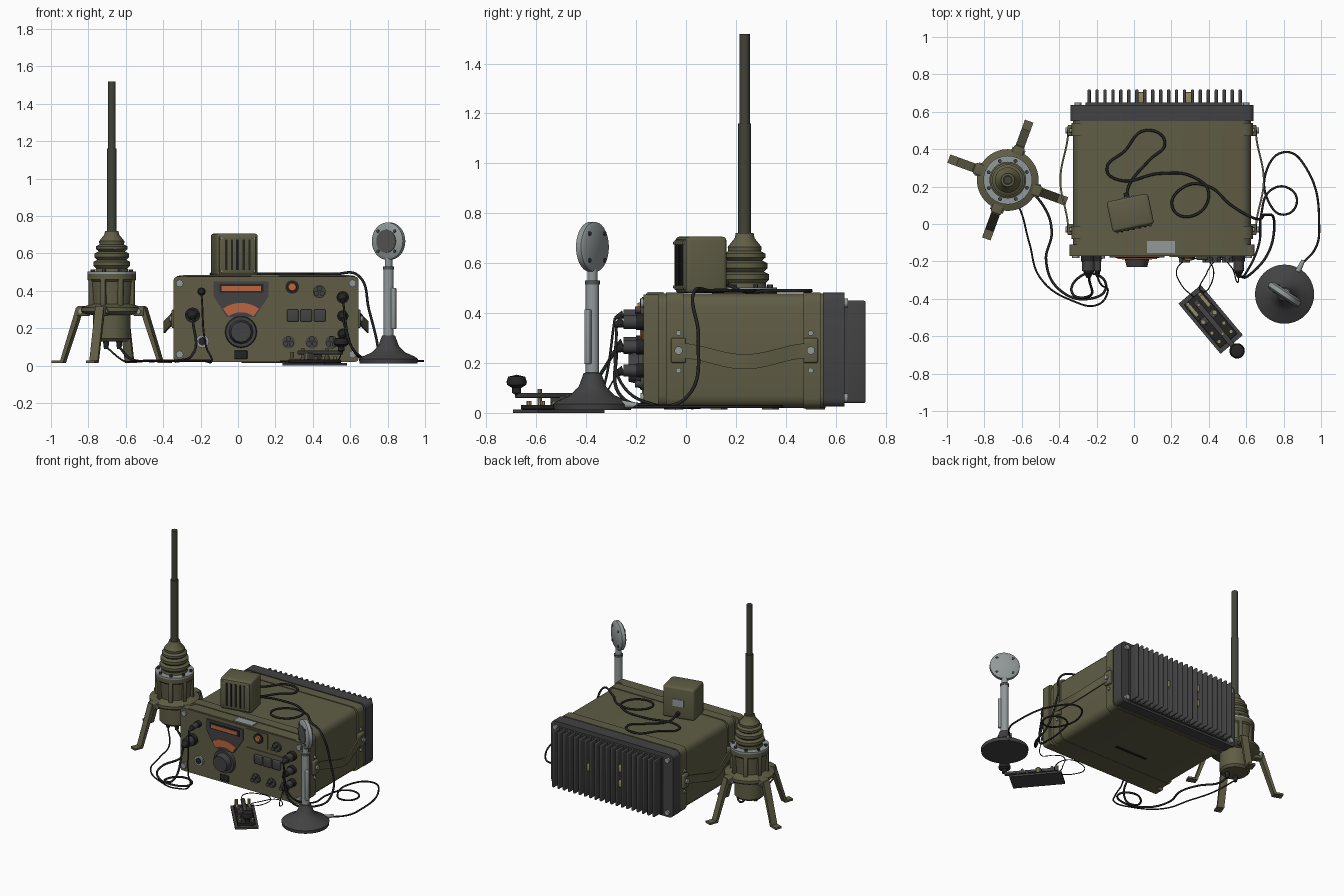
import bpy, bmesh, math
from math import sin, cos, pi, radians
from mathutils import Matrix, Vector

if "Cube" in bpy.data.objects:
    bpy.data.objects.remove(bpy.data.objects["Cube"])


def material(name, r, g, b):
    m = bpy.data.materials.new(name)
    m.use_nodes = True
    m.diffuse_color = (r, g, b, 1)
    bsdf = m.node_tree.nodes["Principled BSDF"]
    bsdf.inputs["Base Color"].default_value = (r, g, b, 1)
    bsdf.inputs["Roughness"].default_value = 0.6
    return m


olive = material("olive", .115, .11, .06)
dark_olive = material("dark olive", .055, .056, .04)
gunmetal = material("gunmetal", .055, .055, .056)
black = material("black", .018, .018, .018)
silver = material("silver", .29, .32, .32)
orange = material("orange", .5, .13, .05)
brass = material("brass", .3, .26, .13)
mesh_grey = material("mesh grey", .09, .09, .085)
I = Matrix()


def finish(name, bm, mat, M=I):
    bmesh.ops.recalc_face_normals(bm, faces=bm.faces)
    me = bpy.data.meshes.new(name)
    bm.to_mesh(me)
    bm.free()
    me.transform(M)
    me.materials.append(mat)
    for p in me.polygons:
        p.use_smooth = True
    me.set_sharp_from_angle(angle=radians(35))
    ob = bpy.data.objects.new(name, me)
    bpy.context.collection.objects.link(ob)
    return ob


def box(name, x, y, z, mat, M=I, bevel=0, axis=None):
    """Box from (min, max) ranges, with bevelled edges, all or along one axis."""
    bm = bmesh.new()
    bmesh.ops.create_cube(bm, size=1)
    for v in bm.verts:
        v.co = [(a + b) / 2 + c * (b - a) for (a, b), c in zip((x, y, z), v.co)]
    if bevel:
        edges = [e for e in bm.edges if axis is None
                 or abs((e.verts[0].co - e.verts[1].co).normalized()[axis]) > .9]
        bmesh.ops.bevel(bm, geom=edges, offset=bevel, segments=3, profile=.5, affect='EDGES')
    return finish(name, bm, mat, M)


def rod(name, a, b, r1, mat, r2=None, M=I, sides=24):
    """Cylinder or cone between two points."""
    a, b = Vector(a), Vector(b)
    bm = bmesh.new()
    bmesh.ops.create_cone(bm, cap_ends=True, segments=sides, radius1=r1,
                          radius2=r1 if r2 is None else r2, depth=(b - a).length)
    turn = Vector((0, 0, 1)).rotation_difference(b - a).to_matrix().to_4x4()
    return finish(name, bm, mat, M @ Matrix.Translation((a + b) / 2) @ turn)


def lathe(name, profile, mat, M=I, sides=40):
    """Revolve (radius, height) points around z."""
    bm = bmesh.new()
    vs = [bm.verts.new((r, 0, z)) for r, z in profile]
    es = [bm.edges.new(p) for p in zip(vs, vs[1:])]
    bmesh.ops.spin(bm, geom=vs + es, cent=(0, 0, 0), axis=(0, 0, 1), angle=2 * pi,
                   steps=sides, use_duplicate=False)
    bmesh.ops.remove_doubles(bm, verts=bm.verts, dist=.0005)
    return finish(name, bm, mat, M)


def plate(name, outline, y0, y1, mat):
    """Extrude an xz outline along y."""
    bm = bmesh.new()
    f = bm.faces.new([bm.verts.new((x, y0, z)) for x, z in outline])
    g = bmesh.ops.extrude_face_region(bm, geom=[f])["geom"]
    bmesh.ops.translate(bm, vec=(0, y1 - y0, 0), verts=[v for v in g if isinstance(v, bmesh.types.BMVert)])
    return finish(name, bm, mat)


def cable(name, pts, r, floor=.025):
    cu = bpy.data.curves.new(name, 'CURVE')
    cu.dimensions = '3D'
    cu.bevel_depth, cu.bevel_resolution, cu.resolution_u = r, 2, 8
    sp = cu.splines.new('BEZIER')
    sp.bezier_points.add(len(pts) - 1)
    for bp, p in zip(sp.bezier_points, pts):
        bp.co = p if len(p) == 3 else (*p, floor)
        bp.handle_left_type = bp.handle_right_type = 'AUTO'
    cu.materials.append(black)
    bpy.context.collection.objects.link(bpy.data.objects.new(name, cu))


# Radio case
CX = .15
box("case_body", (-.325, .625), (-.16, .56), (.02, .478), olive, bevel=.05, axis=1)
box("case_front_frame", (-.345, .645), (-.17, -.11), (.02, .475), olive, bevel=.02, axis=1)
for i, y in enumerate((-.045, .505)):
    box(f"case_band_{i}", (-.335, .635), (y - .035, y + .035), (.018, .483), olive, bevel=.04, axis=1)
box("rear_plate", (-.34, .64), (.55, .635), (.025, .482), gunmetal, bevel=.03, axis=1)
box("heat_sink_base", (-.26, .58), (.63, .65), (.04, .45), gunmetal)
for i in range(20):
    x = -.24 + .0425 * i
    box(f"cooling_fin_{i}", (x - .009, x + .009), (.64, .72), (.04, .45), gunmetal, bevel=.008)
for i, (x, z) in enumerate(((.29, .25), (.03, .31), (.03, .2))):
    box(f"fin_boss_{i}", (x - .024, x + .024), (.64, .705), (z - .024, z + .024), brass, bevel=.006)
box("bottom_slot", (.02, .28), (.14, .155), (.014, .022), black)
box("top_label", (.07, .22), (-.155, -.09), (.476, .484), silver)

# Side brackets, carrying straps and bolts, mirrored about the case centre
for side, tag in ((1, "left"), (-1, "right")):
    X = lambda d: CX + side * d
    for i, y in enumerate((-.03, .5)):
        box(f"{tag}_strap_bracket_{i}", sorted((X(.47), X(.505))), (y - .03, y + .03), (.2, .3), olive, bevel=.008)
        rod(f"{tag}_strap_bolt_{i}", (X(.5), y, .25), (X(.517), y, .25), .016, silver)
        for z in (.17, .32):
            rod(f"{tag}_band_bolt_{i}", (X(.48), y, z), (X(.495), y, z), .011, silver, sides=12)
    bm = bmesh.new()
    rows = []
    for k in range(21):
        t = k / 20
        bow = sin(pi * t) ** 2
        x, y, z = X(.497 + .042 * bow), -.03 + .53 * t, .25 - .045 * bow
        rows.append([bm.verts.new((x + side * dx, y, z + dz))
                     for dx, dz in ((0, -.03), (.01, -.03), (.01, .03), (0, .03))])
    for a, b in zip(rows, rows[1:]):
        for j in range(4):
            bm.faces.new((a[j], a[j - 1], b[j - 1], b[j]))
    finish(f"{tag}_strap", bm, olive)
    for z in (.06, .44):
        rod(f"{tag}_frame_bolt", (X(.462), -.16, z), (X(.462), -.182, z), .02, silver, sides=12)
        rod(f"{tag}_rear_bolt", (X(.45), .63, z), (X(.45), .65, z), .018, silver, sides=12)

# Front panel
F = -.17
plate("tuning_panel", ((-.13, .45), (.163, .45), (.163, .37), (.09, .26), (-.06, .26), (-.13, .37)),
      F - .008, F + .01, gunmetal)
box("dial_strip_frame", (-.1, .135), (F - .012, F), (.39, .435), black)
box("dial_strip", (-.087, .122), (F - .016, F), (.4, .425), orange)
arc = [(r, a) for r, s in ((.165, 1), (.115, -1)) for a in [pi / 2 + s * .62 * (k / 6 - 1) for k in range(0, 13)]]
plate("dial_arc", [(.016 + r * cos(a), .17 + r * sin(a)) for r, a in arc], F - .015, F, orange)
rod("tuning_skirt", (.016, F, .18), (.016, F - .02, .18), .085, gunmetal, .08, sides=40)
rod("tuning_knob", (.016, F - .02, .18), (.016, F - .06, .18), .065, gunmetal, .055, sides=12)
box("counter_window", (-.02, .05), (F - .012, F), (.035, .08), black, bevel=.005)
box("lamp_panel", (.19, .36), (F - .006, F), (.355, .465), olive)
box("switch_panel", (.19, .49), (F - .006, F), (.06, .33), olive)
rod("lamp_bezel", (.29, F, .42), (.29, F - .014, .42), .036, black)
rod("lamp_lens", (.29, F, .42), (.29, F - .025, .42), .027, orange, .02)
for i in range(3):
    x = .262 + .072 * i
    box(f"switch_{i}", (x, x + .062), (F - .022, F), (.235, .3), gunmetal, bevel=.006)
for i, (x, z) in enumerate(((.435, .395), (.27, .125), (.395, .125), (.5, .125))):
    rod(f"knob_skirt_{i}", (x, F, z), (x, F - .012, z), .034, gunmetal)
    for k in range(3):
        a = pi / 2 + k * 2 * pi / 3
        rod(f"knob_lobe_{i}_{k}", (x + .018 * cos(a), F, z + .018 * sin(a)),
            (x + .018 * cos(a), F - .035, z + .018 * sin(a)), .014, gunmetal, sides=12)
rod("spare_socket", (-.19, F, .13), (-.19, F - .015, .13), .035, silver)
rod("spare_socket_hole", (-.19, F - .01, .13), (-.19, F - .018, .13), .022, black)

# Plugs
for i, (x, z, r) in enumerate(((-.243, .27, .04), (-.195, .395, .022), (.56, .365, .033), (.56, .265, .03), (.56, .17, .028))):
    rod(f"plug_collar_{i}", (x, F, z), (x, F - .03, z), r, black)
    rod(f"plug_body_{i}", (x, F - .03, z), (x, F - .08, z), r * .85, gunmetal)
    rod(f"plug_tail_{i}", (x, F - .08, z), (x, F - .115, z - .015), r * .75, black, r * .3)

# Loudspeaker
S = Matrix.Translation((-.02, .06, .48)) @ Matrix.Rotation(radians(12), 4, 'Z')
box("speaker_box", (-.113, .113), (-.083, .083), (0, .226), olive, S, .015)
box("speaker_face", (-.1, .1), (-.089, -.07), (.012, .214), olive, S, .006)
for i in range(5):
    x = -.064 + .032 * i
    box(f"speaker_slot_{i}", (x - .006, x + .006), (-.093, -.08), (.03, .195), black, S)
for x in (-.09, .09):
    for z in (.025, .2):
        rod("speaker_screw", (x, -.085, z), (x, -.094, z), .006, silver, M=S, sides=8)
box("speaker_label", (-.04, .04), (.08, .087), (.09, .14), silver, S)
rod("speaker_cable_gland", (0, .08, .04), (0, .11, .04), .014, black, M=S)

# Antenna
A = Matrix.Translation((-.675, .235, 0))
lathe("antenna_base", ((0, .13), (.085, .13), (.1, .145), (.1, .27), (.155, .28), (.165, .29), (.165, .31),
                       (.11, .33), (.12, .45), (.13, .46), (.13, .49), (0, .49)), olive, A)
lathe("clamp_ring", ((.085, .488), (.13, .488), (.13, .502), (.085, .502), (.085, .488)), silver, A)
lathe("antenna_bellows", ((.09, .49), (.085, .52), (.098, .535), (.098, .555), (.078, .565), (.092, .58),
                          (.092, .6), (.07, .61), (.083, .622), (.083, .638), (.066, .648), (.068, .665),
                          (.04, .7), (.036, .72), (0, .72)), olive, A)
rod("mast_lower", (0, 0, .7), (0, 0, 1.16), .026, dark_olive, M=A)
rod("mast_upper", (0, 0, 1.15), (0, 0, 1.518), .021, dark_olive, M=A)
for k in range(8):
    R = A @ Matrix.Rotation(k * pi / 4 + .4, 4, 'Z')
    box(f"base_rib_{k}", (.1, .13), (-.014, .014), (.31, .47), olive, R, .005)
    rod(f"clamp_bolt_{k}", (.11, 0, .5), (.11, 0, .515), .011, gunmetal, M=R, sides=6)
for k in range(4):
    R = A @ Matrix.Rotation(radians(70 + 90 * k), 4, 'Z')
    box(f"leg_hinge_{k}", (.13, .19), (-.03, .03), (.265, .318), olive, R, .008)
    rod(f"leg_pin_{k}", (.165, -.037, .29), (.165, .037, .29), .012, silver, M=R, sides=12)
    leg = plate(f"leg_{k}", ((.165, .31), (.195, .31), (.285, .027), (.335, .027), (.335, .013), (.27, .013)),
                -.024, .024, olive)
    leg.data.transform(R)
for x in (-.03, .04):
    rod("antenna_socket", (x, -.03, .14), (x, -.03, .09), .018, black, .012, M=A)

# Desk microphone
M = Matrix.Translation((.805, -.375, 0))
lathe("microphone_base", ((0, .012), (.155, .012), (.158, .035), (.14, .048), (.09, .07), (.055, .105),
                          (.035, .16), (0, .165)), gunmetal, M)
rod("microphone_stem", (0, 0, .15), (0, 0, .53), .027, silver, M=M)
rod("microphone_neck", (0, 0, .53), (0, 0, .58), .02, silver, M=M)
rod("stem_collar", (0, 0, .515), (0, 0, .53), .03, mesh_grey, M=M)
H = M @ Matrix.Rotation(radians(-34), 4, 'Z') @ Matrix.Translation((0, 0, .665))
box("talk_switch", (.02, .045), (-.012, .012), (-.47, -.25), silver, H, .006)
lathe("microphone_head", ((0, -.022), (.085, -.022), (.1, -.012), (.1, .012), (.085, .022), (0, .022)), silver,
      H @ Matrix.Rotation(pi / 2, 4, 'X'))
rod("microphone_grille", (0, -.02, 0), (0, -.026, 0), .062, mesh_grey, M=H)
for k in range(4):
    a = k * pi / 2 + pi / 4
    rod(f"head_screw_{k}", (.076 * cos(a), -.026, .076 * sin(a)), (.076 * cos(a), .026, .076 * sin(a)),
        .009, gunmetal, M=H, sides=10)
rod("microphone_cable_plug", (.07, .12, .035), (.1, .18, .03), .016, silver, .01, M=M)

# Telegraph key
K = Matrix.Translation((.41, -.51, 0)) @ Matrix.Rotation(radians(-50), 4, 'Z')
box("key_plate", (-.175, .175), (-.078, .078), (0, .014), gunmetal, K)
box("key_block", (-.15, .15), (-.06, .06), (.014, .032), black, K, .004)
box("key_lever", (-.13, .22), (-.014, .014), (.06, .08), gunmetal, K, .004)
box("key_yoke", (-.035, .005), (-.05, .05), (.03, .068), gunmetal, K, .005)
lathe("key_knob", ((0, .07), (.018, .08), (.018, .1), (.038, .112), (.041, .125), (.034, .145), (0, .153)),
      black, K @ Matrix.Translation((.22, 0, 0)), 24)
for y in (-.042, .042):
    box("key_contact_bar", (-.13, -.06), (y - .008, y + .008), (.03, .04), brass, K)
    for x in (-.14, -.015, .06, .12):
        rod("key_terminal", (x, y, .03), (x, y, .072 if x < 0 else .048), .011, brass, M=K, sides=10)
for x in (-.1, .1):
    rod("key_adjuster", (x, 0, .03), (x, 0, .095), .009, brass, M=K, sides=10)

# Cables
cable("speaker_cable", ((-.04, .16, .52), (-.02, .22), (.08, .34), (.165, .44), (.06, .5), (-.05, .39), (-.145, .29),
      (-.08, .235), (.14, .27), (.32, .25), (.4, .16), (.3, .04), (.205, .09), (.27, .2), (.4, .2), (.52, .1),
      (.645, .03, .48), (.7, .05, .3), (.75, 0, .06), (.72, -.15, .03), (.62, -.27, .08), (.56, -.28, .25)), .007, .49)
cable("microphone_cable", ((.89, -.22), (.97, -.13), (.99, -.03), (.92, .3), (.81, .385), (.71, .29), (.73, .1),
      (.8, .05), (.87, .11), (.83, .19), (.73, .18), (.68, .05), (.67, -.1), (.6, -.26, .12), (.56, -.28, .35)), .006)
cable("key_cable", ((.33, -.4), (.25, -.32), (.23, -.24), (.3, -.19), (.4, -.2), (.42, -.3), (.36, -.36), (.38, -.28),
      (.46, -.19), (.52, -.23), (.55, -.31, .06), (.56, -.28, .155)), .003)
cable("antenna_cable_thick", ((-.635, .2, .1), (-.58, .19, .04), (-.48, .09), (-.44, -.04), (-.47, -.2), (-.4, -.35),
      (-.24, -.4), (-.15, -.34), (-.2, -.27), (-.3, -.29), (-.33, -.37), (-.25, -.39, .05), (-.24, -.285, .25)), .007)
cable("antenna_cable_thin", ((-.705, .2, .1), (-.62, .1, .03), (-.56, -.1), (-.5, -.29), (-.33, -.41), (-.19, -.43),
      (-.14, -.36), (-.17, -.33, .1), (-.195, -.285, .38)), .005)
